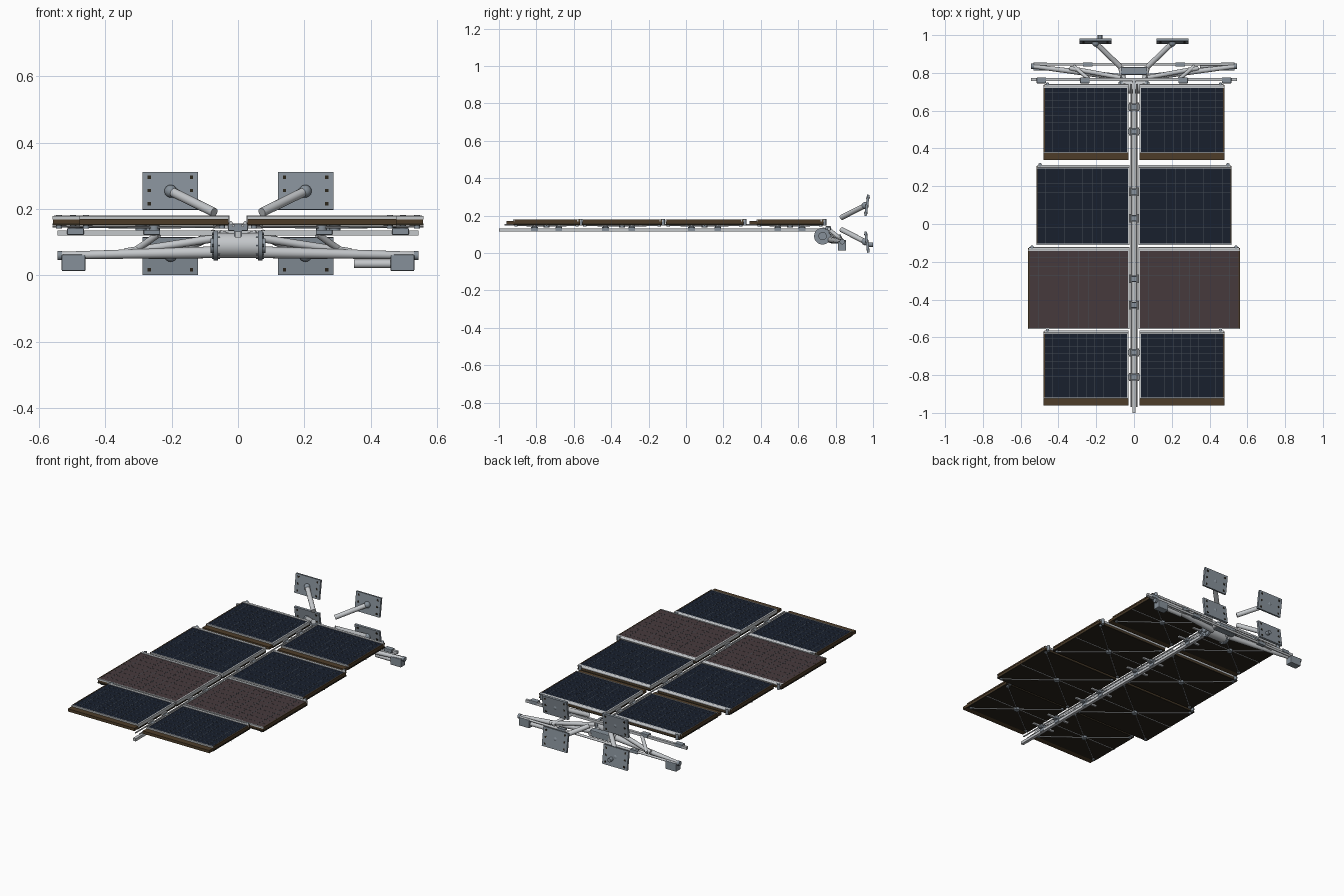
import bpy, math
from mathutils import Vector, Matrix

if "Cube" in bpy.data.objects:
    bpy.data.objects.remove(bpy.data.objects["Cube"])


def mat(name, c):
    m = bpy.data.materials.new(name)
    m.diffuse_color = (*c, 1)
    m.use_nodes = True
    m.node_tree.nodes["Principled BSDF"].inputs["Base Color"].default_value = m.diffuse_color
    return m


NAVY = mat("navy_cells", (0.009, 0.014, 0.027))
MAROON = mat("maroon_cells", (0.062, 0.042, 0.045))
LINE = mat("cell_lines", (0.06, 0.075, 0.09))
BROWN = mat("brown_edge", (0.075, 0.046, 0.022))
DARK = mat("dark_backing", (0.022, 0.017, 0.01))
STEEL = mat("light_metal", (0.55, 0.57, 0.59))
GREY = mat("grey_metal", (0.24, 0.28, 0.32))


def box(name, x, y, z, m, rot=None, bevel=0):
    """Box from (min, max) ranges, optionally tilted about x."""
    c = [(a[0] + a[1]) / 2 for a in (x, y, z)]
    s = [abs(a[1] - a[0]) for a in (x, y, z)]
    bpy.ops.mesh.primitive_cube_add(size=1, location=c)
    o = bpy.context.object
    o.name = name
    o.data.transform(Matrix.Diagonal((*s, 1)))
    if rot:
        o.rotation_euler.x = rot
    if bevel:
        b = o.modifiers.new("bevel", 'BEVEL')
        b.width, b.segments = bevel, 2
    o.data.materials.append(m)
    return o


def rod(name, a, b, r, m=STEEL, n=16, r2=None):
    """Tube between two points, tapered if r2 is given."""
    a, b = Vector(a), Vector(b)
    d = b - a
    bpy.ops.mesh.primitive_cone_add(vertices=n, radius1=r, radius2=r if r2 is None else r2,
                                    depth=d.length, location=(a + b) / 2)
    o = bpy.context.object
    o.name = name
    o.rotation_euler = d.to_track_quat('Z', 'Y').to_euler()
    o.data.materials.append(m)
    bpy.ops.object.shade_smooth_by_angle()
    return o


def ball(name, p, r, m):
    bpy.ops.mesh.primitive_uv_sphere_add(segments=20, ring_count=12, radius=r, location=p)
    o = bpy.context.object
    o.name = name
    o.data.materials.append(m)
    bpy.ops.object.shade_smooth()


def panel(s, y0, y1, xi, xo, cells, strip):
    """One solar panel on side s; strip adds the exposed brown front lip."""
    X = lambda a, b: (s * a, s * b)
    if strip:
        box("front_lip", X(xi, xo), (y0, y0 + 0.04), (0.153, 0.17), BROWN)
        y0 += 0.036
    box("panel_backing", X(xi, xo), (y0, y1), (0.15, 0.157), DARK)
    box("panel_core", X(xi + .002, xo - .002), (y0 + .002, y1), (0.157, 0.169), BROWN)
    box("panel_glass", X(xi + .006, xo - .006), (y0 + .006, y1 - .01), (0.168, 0.177), cells)
    # raised rim
    for a, b in ((y0, y0 + .006), (y1 - .015, y1 - .008)):
        box("panel_rim", X(xi, xo), (a, b), (0.169, 0.179), STEEL)
    box("outer_rim", X(xo - .006, xo), (y0, y1), (0.169, 0.178), BROWN)
    box("inner_rim", X(xi, xi + .008), (y0, y1), (0.16, 0.179), STEEL)
    # cell grid
    for i in range(1, 10):
        x = xi + (xo - xi) * i / 10
        if 2 < i < 8 or i % 2:
            box("cell_line", X(x - .001, x + .001), (y0 + .006, y1 - .012), (0.177, 0.1775), LINE)
    for i in range(1, 9):
        y = y0 + (y1 - y0) * i / 9
        box("cell_row_line", X(xi + .008, xo - .006), (y - .0007, y + .0007), (0.177, 0.1775), LINE)
    # back edge tube with end fittings
    rod("back_edge_tube", (s * xi, y1 - .003, .173), (s * (xo - .005), y1 - .003, .173), .008)
    rod("tube_end_post", (s * (xo - .02), y1 + .006, .148), (s * (xo - .02), y1 + .006, .182), .009, GREY)
    # underside cross bracing and hub
    cx, cy = (xi + xo) / 2, (y0 + y1) / 2
    for x in (xi + .02, xo - .02):
        for y in (y0 + .015, y1 - .015):
            rod("brace_rod", (s * x, y, .147), (s * cx, cy, .144), .003, STEEL, 8)
            rod("brace_foot", (s * x, y, .142), (s * x, y, .151), .009, GREY, 12)
    rod("brace_hub", (s * cx, cy, .136), (s * cx, cy, .151), .016, GREY, 20)
    rod("spar", (s * xi, cy, .147), (s * xo, cy, .147), .0025, STEEL, 8)


# four pairs of panels
rows = [(0.34, 0.735, 0.028, 0.478, NAVY, True), (-0.11, 0.308, 0.025, 0.517, NAVY, False),
        (-0.556, -0.128, 0.025, 0.56, MAROON, False), (-0.96, -0.568, 0.028, 0.478, NAVY, True)]
for r in rows:
    for s in (-1, 1):
        panel(s, *r)

# central boom with hinge brackets
box("boom", (-.009, .009), (-1, .76), (.115, .132), STEEL)
for s in (-1, 1):
    rod("boom_side_tube", (s * .014, -.97, .15), (s * .014, .74, .15), .004, STEEL, 10)
for y in (.62, .49, .17, .03, -.29, -.43, -.68, -.81):
    box("hinge_bracket", (-.03, .03), (y - .014, y + .014), (.134, .156), GREY, bevel=.003)
    box("bracket_post", (-.012, .012), (y - .018, y + .018), (.117, .14), GREY)
    for s in (-1, 1):
        rod("hinge_pin", (s * .022, y - .022, .158), (s * .022, y + .022, .158), .006, STEEL, 10)
        box("bracket_arm", (s * .012, s * .075), (y - .006, y + .006), (.141, .15), STEEL)

# gimbal drum
rod("drum", (-.07, .73, .09), (.07, .73, .09), .038, STEEL, 32)
for s in (-1, 1):
    rod("drum_flange", (s * .06, .73, .09), (s * .074, .73, .09), .045, GREY, 32)
    rod("drum_cap", (s * .07, .73, .09), (s * .083, .73, .09), .022, GREY, 24)
    for k in range(8):
        a = k * math.pi / 4
        p = (.73 + .036 * math.cos(a), .09 + .036 * math.sin(a))
        rod("flange_bolt", (s * .055, *p), (s * .078, *p), .004, GREY, 8)
    rod("drum_yoke", (s * .055, .735, .13), (s * .008, .74, .112), .008)
    rod("drum_rear_link", (s * .05, .74, .085), (s * .07, .83, .075), .014)

# rear support truss
box("cross_bar", (-.545, .545), (.757, .773), (.12, .136), STEEL)
rod("rear_tie", (-.53, .845, .06), (.53, .845, .06), .007)
box("truss_center_block", (-.07, .07), (.79, .83), (.06, .1), GREY, bevel=.004)
for s in (-1, 1):
    rod("lower_beam", (s * .06, .775, .07), (s * .54, .835, .06), .018, r2=.011)
    rod("upper_beam", (s * .07, .775, .112), (s * .34, .825, .07), .012)
    rod("knee_strut", (s * .24, .768, .124), (s * .32, .835, .068), .010)
    rod("end_bar", (s * .53, .835, .06), (s * .545, .835, .06), .014, GREY)
    box("end_box", (s * .46, s * .532), (.812, .856), (.013, .063), GREY, bevel=.004)
    box("tie_clamp", (s * .22, s * .27), (.835, .855), (.05, .07), GREY)
    for x in (.26, .49):
        box("bar_clamp", (s * (x - .025), s * (x + .025)), (.745, .776), (.122, .143), GREY, bevel=.003)
rod("actuator_tube", (.35, .835, .035), (.47, .835, .035), .013)

# four mounting plates on angled arms, mirrored up/down and left/right
for s in (-1, 1):
    for v, zc, z0, za in ((1, .255, .19, .254), (-1, .0585, .125, .06)):
        end = (s * .203, .958, za)
        rod("plate_arm", (s * .072, .832, z0), end, .014)
        ball("arm_ball", end, .019, GREY)
        tilt = -v * .14
        p = box("mount_plate", (s * .12, s * .288), (.961, .974), (zc - .057, zc + .057), GREY, rot=tilt)
        for dx in (-.064, .064):
            for dz in (-.04, 0, .04):
                x = s * .204 + dx
                y = .9675 - dz * math.sin(tilt)
                box("plate_bolt", (x - .005, x + .005), (y - .009, y + .009),
                    (zc + dz - .005, zc + dz + .005), DARK, rot=tilt)
rod("plate_rear_stud", (-.18, .97, .045), (-.18, 1.0, .045), .012, GREY)
